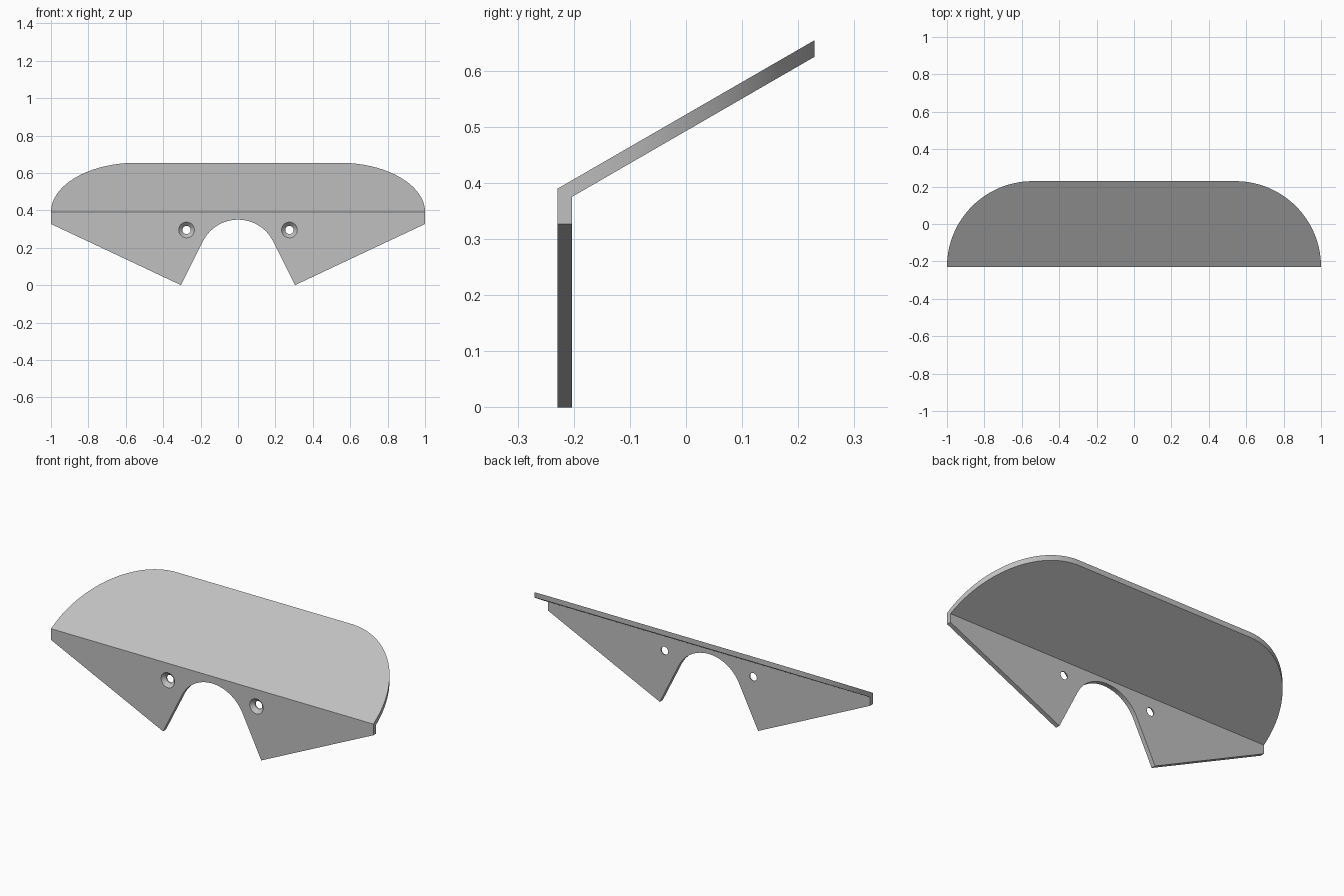
import bpy, bmesh
from math import sin, cos, tan, pi, radians, atan2

cube = bpy.data.objects.get("Cube")
if cube:
    bpy.data.objects.remove(cube, do_unlink=True)

HALF_DEPTH = 0.229
WALL = 0.0255
SLOPE = tan(radians(30))
FOLD_Z = 0.39
SHELF_DROP = 0.0295      # vertical thickness of the sloping shelf

grey = bpy.data.materials.new("plain grey")
grey.use_nodes = True
colour = (0.53, 0.53, 0.53, 1)
grey.diffuse_color = colour
grey.node_tree.nodes["Principled BSDF"].inputs["Base Color"].default_value = colour


def arc(cx, cy, r, start, end, steps):
    return [(cx + r * cos(start + (end - start) * i / steps),
             cy + r * sin(start + (end - start) * i / steps))
            for i in range(steps + 1)]


def prism(name, near, far):
    """Solid between two matching outlines."""
    bm = bmesh.new()
    a = [bm.verts.new(p) for p in near]
    b = [bm.verts.new(p) for p in far]
    bm.faces.new(a)
    bm.faces.new(b)
    for i in range(len(a)):
        j = (i + 1) % len(a)
        bm.faces.new((a[i], a[j], b[j], b[i]))
    bmesh.ops.recalc_face_normals(bm, faces=bm.faces)
    mesh = bpy.data.meshes.new(name)
    bm.to_mesh(mesh)
    bm.free()
    obj = bpy.data.objects.new(name, mesh)
    bpy.context.collection.objects.link(obj)
    mesh.materials.append(grey)
    return obj


def combine(target, tool, operation):
    """Apply a boolean and discard the tool."""
    mod = target.modifiers.new("join", 'BOOLEAN')
    mod.operation, mod.solver, mod.object = operation, 'EXACT', tool
    bpy.context.view_layer.objects.active = target
    bpy.ops.object.modifier_apply(modifier=mod.name)
    bpy.data.objects.remove(tool, do_unlink=True)


# Upright plate: pointed feet either side of a rounded notch
lean = atan2(1, 2)
outline = [(-1, FOLD_Z), (-1, 0.327), (-0.305, 0)]
outline += arc(0, 0.14, 0.21, pi - lean, lean, 40)
outline += [(0.305, 0), (1, 0.327), (1, FOLD_Z)]
bracket = prism("bracket",
                [(x, -HALF_DEPTH, z) for x, z in outline],
                [(x, -HALF_DEPTH + WALL, z) for x, z in outline])

# Countersunk screw holes, turned from a cone and a straight bore
front = -HALF_DEPTH
profile = [(0.047, -0.005), (0.022, 0.02), (0.022, 0.05)]
for side in (-1, 1):
    bm = bmesh.new()
    rings = [[bm.verts.new((side * 0.275 + x, front + d, 0.295 + z))
              for x, z in arc(0, 0, r, 0, 2 * pi, 40)[:-1]] for r, d in profile]
    bm.faces.new(rings[0])
    bm.faces.new(rings[-1])
    for lower, upper in zip(rings, rings[1:]):
        for i in range(40):
            j = (i + 1) % 40
            bm.faces.new((lower[i], lower[j], upper[j], upper[i]))
    bmesh.ops.recalc_face_normals(bm, faces=bm.faces)
    mesh = bpy.data.meshes.new("hole_cutter")
    bm.to_mesh(mesh)
    bm.free()
    mesh.materials.append(grey)
    cutter = bpy.data.objects.new("hole_cutter", mesh)
    bpy.context.collection.objects.link(cutter)
    combine(bracket, cutter, 'DIFFERENCE')

# Sloping shelf with quarter-round rear corners
radius = 2 * HALF_DEPTH
plan = arc(1 - radius, front, radius, 0, pi / 2, 40)
plan += arc(radius - 1, front, radius, pi / 2, pi, 40)
top = [(x, y, FOLD_Z + (y - front) * SLOPE) for x, y in plan]
shelf = prism("shelf", top, [(x, y, z - SHELF_DROP) for x, y, z in top])
combine(bracket, shelf, 'UNION')

# Smooth the curved edges, keep the folds crisp
bpy.ops.object.select_all(action='DESELECT')
bracket.select_set(True)
bpy.context.view_layer.objects.active = bracket
bpy.ops.object.shade_smooth_by_angle(angle=radians(25))
